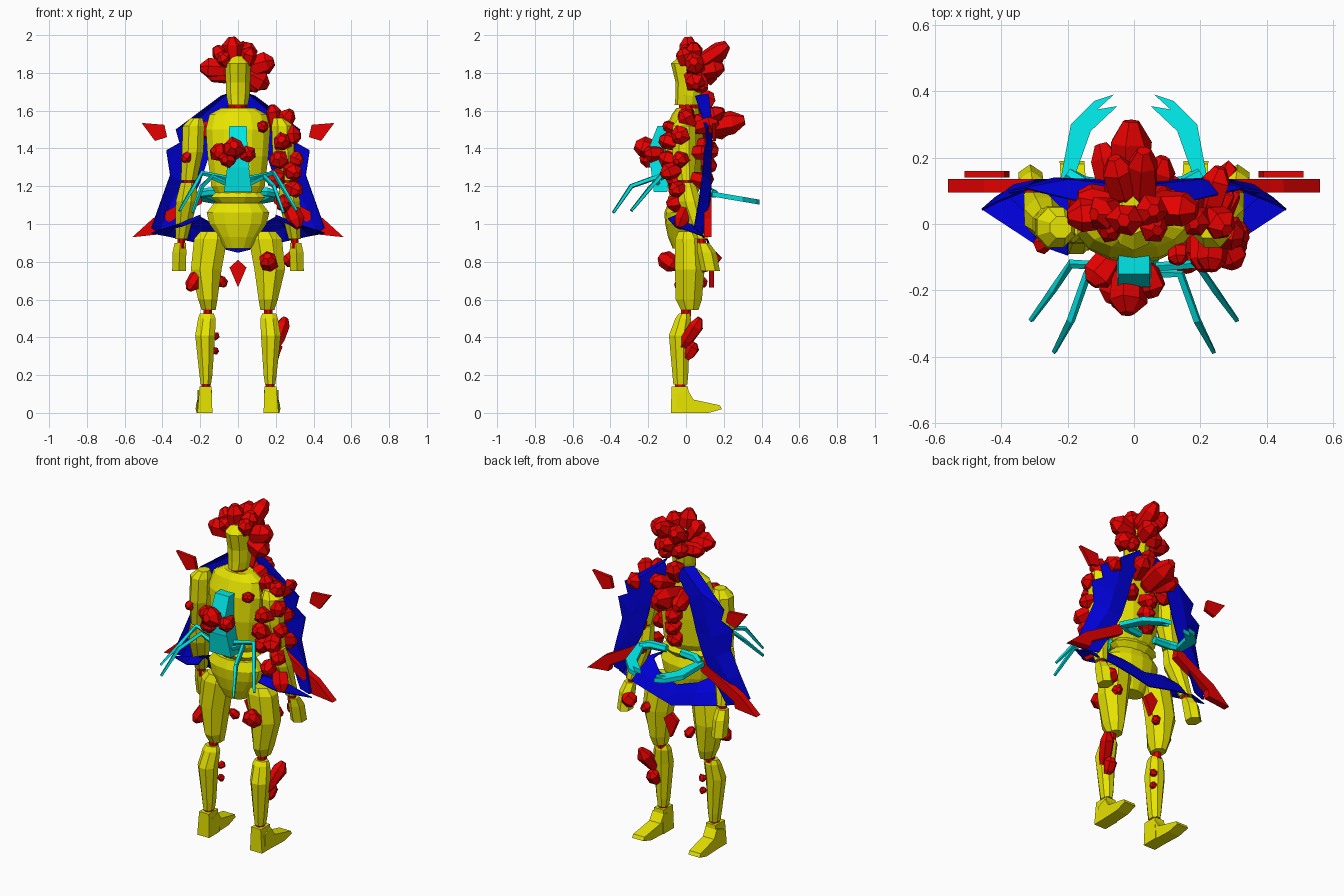
import bpy, bmesh, math, random
from mathutils import Vector
random.seed(4)

def mat(name, c):
    m = bpy.data.materials.new(name)
    m.diffuse_color = (*c, 1)
    return m
YELLOW = mat("yellow", (0.8, 0.78, 0.0))
RED = mat("red", (0.8, 0.0, 0.0))
BLUE = mat("blue", (0.0, 0.0, 0.7))
CYAN = mat("cyan", (0.0, 0.8, 0.8))

def finish(name, bm, m):
    bmesh.ops.recalc_face_normals(bm, faces=bm.faces)
    me = bpy.data.meshes.new(name)
    bm.to_mesh(me)
    bm.free()
    me.materials.append(m)
    ob = bpy.data.objects.new(name, me)
    bpy.context.collection.objects.link(ob)
    return ob

def skin(bm, rings):
    vs = [[bm.verts.new(p) for p in r] for r in rings]
    n = len(vs[0])
    for a, b in zip(vs, vs[1:]):
        for i in range(n):
            bm.faces.new((a[i], a[(i + 1) % n], b[(i + 1) % n], b[i]))
    bm.faces.new(vs[0])
    bm.faces.new(vs[-1])

def loft(name, secs, m, n=8, s=1):
    """Stacked elliptical sections (x, y, z, rx, ry)."""
    bm = bmesh.new()
    ang = [2 * math.pi * (i + 0.5) / n for i in range(n)]
    skin(bm, [[(s * (x + rx * math.cos(a)), y + ry * math.sin(a), z) for a in ang]
              for x, y, z, rx, ry in secs])
    return finish(name, bm, m)

def tube(name, pts, radii, m, n=6, jitter=0.0):
    """Faceted tube along points; also used for crystals."""
    pts = [Vector(p) for p in pts]
    bm = bmesh.new()
    rings = []
    for i, (p, r) in enumerate(zip(pts, radii)):
        d = (pts[min(i + 1, len(pts) - 1)] - pts[max(i - 1, 0)]).normalized()
        u = d.cross(Vector((0.31, 0.2, 0.93) if abs(d.z) < 0.8 else (0.9, 0.4, 0))).normalized()
        v = d.cross(u)
        rings.append([p + (u * math.cos(a) + v * math.sin(a)) * r * random.uniform(1 - jitter, 1 + jitter)
                      for a in [2 * math.pi * k / n for k in range(n)]])
    skin(bm, rings)
    return finish(name, bm, m)

def crystal(name, a, b, r):
    a, b = Vector(a), Vector(b)
    ts = (0, 0.25, 0.75, 1)
    return tube(name, [a.lerp(b, t) for t in ts], [r * k for k in (0.55, 0.95, 1.05, 0.42)], RED, 6, 0.15)

def plate(name, pts, thick, m):
    """Extrude a planar outline symmetrically along the given vector."""
    t = Vector(thick) / 2
    bm = bmesh.new()
    skin(bm, [[Vector(p) - t for p in pts], [Vector(p) + t for p in pts]])
    return finish(name, bm, m)

def cloth(name, rows):
    bm = bmesh.new()
    vs = [[bm.verts.new(p) for p in r] for r in rows]
    for a, b in zip(vs, vs[1:]):
        for i in range(len(a) - 1):
            bm.faces.new((a[i], a[i + 1], b[i + 1], b[i]))
    ob = finish(name, bm, BLUE)
    ob.modifiers.new("thickness", 'SOLIDIFY').thickness = 0.006

# Body core
loft("pelvis", [(0, -.02, .87, .07, .05), (0, -.02, .93, .105, .075), (0, -.02, 1.0, .155, .09),
                (0, -.02, 1.06, .17, .095), (0, -.02, 1.11, .13, .075)], YELLOW, 14)
loft("abdomen", [(0, -.01, 1.10, .10, .06), (0, -.01, 1.14, .15, .09), (0, -.01, 1.17, .12, .07)], YELLOW, 12)
loft("chest", [(0, -.01, 1.16, .12, .07), (0, -.01, 1.2, .145, .09), (0, -.015, 1.36, .165, .105),
               (0, -.01, 1.5, .175, .10), (0, 0, 1.58, .155, .075), (0, .01, 1.615, .09, .06)], YELLOW, 14)
loft("neck_joint", [(0, .01, 1.59, .045, .05), (0, .01, 1.65, .045, .05)], RED)
loft("head", [(0, .01, 1.63, .055, .07), (0, .015, 1.68, .065, .07), (0, .02, 1.75, .068, .075),
              (0, .02, 1.85, .072, .10), (0, .03, 1.89, .045, .06)], YELLOW, 10)

# Limbs, mirrored
for s in (1, -1):
    loft("thigh", [(.155, .02, .545, .04, .05), (.16, .015, .6, .055, .075), (.168, .02, .76, .088, .085),
                   (.145, .015, .92, .095, .078), (.135, .01, .96, .07, .055)], YELLOW, 8, s)
    loft("shin", [(.17, -.03, .15, .029, .04), (.17, -.03, .2, .037, .045), (.174, -.035, .41, .057, .06),
                  (.165, -.015, .5, .05, .045), (.165, -.01, .525, .04, .03)], YELLOW, 8, s)
    loft("knee_joint", [(.16, 0, .51, .025, .03), (.16, 0, .56, .025, .03)], RED, 8, s)
    loft("ankle_joint", [(.17, -.03, .12, .025, .03), (.17, -.03, .16, .025, .03)], RED, 8, s)
    loft("heel", [(.175, -.03, 0, .056, .07), (.172, -.033, .14, .045, .062)], YELLOW, 4, s)
    plate("foot", [(s * (.175 + max(y, 0) * .06), y, z) for y, z in
          ((-.05, 0), (-.05, .1), (.01, .12), (.04, .07), (.18, .04), (.19, .02), (.12, 0))], (.075, 0, 0), YELLOW)
    loft("upper_arm", [(.22, -.01, 1.56, .035, .035), (.235, -.01, 1.52, .062, .065),
                       (.24, -.01, 1.38, .062, .068), (.26, 0, 1.23, .045, .048)], YELLOW, 8, s)
    loft("elbow_joint", [(.26, 0, 1.2, .03, .035), (.26, 0, 1.25, .03, .035)], RED, 8, s)
    loft("forearm", [(.262, 0, 1.22, .045, .05), (.272, .02, 1.12, .062, .064), (.3, .08, .92, .035, .038)], YELLOW, 8, s)
    loft("wrist_joint", [(.302, .085, .87, .022, .025), (.3, .08, .93, .022, .025)], RED, 8, s)
    loft("hand", [(.305, .09, .9, .035, .033), (.31, .11, .85, .042, .05), (.312, .13, .75, .042, .05)], YELLOW, 6, s)

    # Cape: torn side panel
    cloth("cape_panel", [[(s * x, y, z) for x, y, z in r] for r in (
        ((.03, .125, 1.64), (.06, .12, 1.69), (.09, .05, 1.68)),
        ((.11, .135, 1.52), (.2, .135, 1.57), (.33, .11, 1.5)),
        ((.14, .135, 1.42), (.24, .14, 1.4), (.31, .11, 1.43)),
        ((.16, .135, 1.34), (.26, .135, 1.33), (.38, .1, 1.39)),
        ((.2, .135, 1.22), (.29, .135, 1.22), (.36, .09, 1.26)),
        ((.27, .13, 1.08), (.36, .12, 1.1), (.41, .07, 1.12)),
        ((.34, .11, .95), (.42, .08, .95), (.46, .045, .98)))])

    # Cape skirt sloping from the waist down to the rim
    cloth("cape_skirt", [[(s * x, y, z) for x, y, z in r] for r in (
        ((0, .09, .96), (0, .115, .91), (0, .135, .85)),
        ((.13, .07, 1.0), (.14, .1, .95), (.12, .13, .88)),
        ((.2, .02, 1.04), (.25, .08, .98), (.25, .12, .91)),
        ((.2, -.05, 1.05), (.32, .03, 1.0), (.38, .085, .94)),
        ((.2, -.095, 1.03), (.3, -.06, .99), (.46, .045, .955)))])

    # Shards hanging off the cape
    plate("cape_spike", [(s * x, .115, z) for x, z in ((.2, 1.17), (.41, 1.05), (.45, 1.03), (.56, .93),
          (.42, .945), (.41, .985), (.19, 1.11))], (0, .04, 0), RED)
    plate("floating_shard", [(s * x, .15, z) for x, z in
          ((.51, 1.535), (.39, 1.525), (.375, 1.46), (.44, 1.44))], (0, .02, 0), RED)

    # Cyan spider legs and rear pincers
    tube("long_leg", [(s * .05, -.15, 1.21), (s * .14, -.15, 1.25), (s * .19, -.29, 1.2), (s * .24, -.385, 1.06)],
         (.014, .014, .013, .008), CYAN, 4)
    tube("short_leg", [(s * .05, -.13, 1.24), (s * .19, -.12, 1.27), (s * .245, -.2, 1.18), (s * .31, -.29, 1.07)],
         (.014, .014, .012, .008), CYAN, 4)
    plate("pincer", [(s * x, y, 1.165 - (y - .1) * .17) for x, y in
          ((.22, .14), (.19, .30), (.12, .37), (.06, .39), (.11, .345), (.05, .355), (.13, .28), (.18, .14))],
          (0, 0, .026), CYAN)
    tube("pincer_arm", [(s * .2, .15, 1.16), (s * .15, .12, 1.17), (s * .05, .11, 1.17)], (.022, .025, .022), CYAN)

plate("tail_shard", [(x, .135, z) for x, z in ((0, .81), (.045, .77), (0, .665), (-.045, .77))], (0, .025, 0), RED)

# Cyan chest device
loft("device_lower", [(0, -.135, 1.17, .105, .05), (0, -.135, 1.31, .08, .075)], CYAN, 4)
loft("device_upper", [(0, -.14, 1.3, .085, .075), (0, -.14, 1.42, .07, .07), (0, -.115, 1.52, .065, .05)], CYAN, 4)

# Crystals: base xyz, tip xyz, radius
head = [(-.02, .02, 1.82, -.03, .01, 1.99, .05), (.03, .04, 1.82, .06, .04, 1.96, .045),
        (-.04, .04, 1.82, -.12, .03, 1.94, .045), (-.04, .03, 1.82, -.2, .02, 1.83, .05),
        (-.03, .06, 1.78, -.17, .08, 1.8, .045), (.04, .05, 1.82, .19, .04, 1.86, .055),
        (.03, .04, 1.8, .16, .05, 1.73, .05), (.02, .06, 1.84, .03, .22, 1.95, .05),
        (-.02, .06, 1.84, -.06, .2, 1.92, .048), (0, .05, 1.8, .02, .2, 1.83, .052),
        (.04, .04, 1.78, .1, .1, 1.71, .045), (-.05, .01, 1.84, -.09, -.03, 1.9, .04),
        (.04, .01, 1.83, .07, -.02, 1.93, .04), (0, .08, 1.8, -.07, .15, 1.78, .045)]
arm = [(.2, .02, 1.5, .18, 0, 1.63, .04), (.23, .03, 1.5, .28, -.02, 1.6, .045),
       (.22, -.02, 1.46, .33, -.04, 1.47, .05), (.24, -.03, 1.42, .23, -.14, 1.45, .048),
       (.25, 0, 1.36, .34, -.05, 1.33, .042), (.22, -.02, 1.32, .21, -.14, 1.36, .048),
       (.26, -.02, 1.3, .31, -.13, 1.26, .045), (.2, 0, 1.27, .2, -.1, 1.22, .048),
       (.26, 0, 1.2, .33, -.08, 1.17, .042), (.24, 0, 1.13, .25, -.1, 1.1, .042),
       (.26, .02, 1.12, .32, -.04, .98, .045), (.13, -.06, 1.5, .135, -.12, 1.53, .03),
       (.22, .03, 1.5, .26, .17, 1.54, .045), (.24, .02, 1.38, .28, .12, 1.38, .04),
       (.25, .02, 1.25, .3, .12, 1.22, .04)]
torso = [(-.02, -.12, 1.37, -.02, -.27, 1.42, .055), (.03, -.12, 1.38, .06, -.22, 1.37, .042),
         (-.06, -.1, 1.37, -.13, -.18, 1.39, .048), (-.03, -.12, 1.35, -.07, -.24, 1.34, .042),
         (-.02, .05, 1.5, -.01, .31, 1.55, .06), (-.05, .06, 1.52, -.1, .24, 1.5, .05),
         (.04, .05, 1.54, .09, .2, 1.6, .045), (0, .07, 1.58, -.01, .13, 1.7, .048),
         (-.1, .04, 1.52, -.19, .09, 1.48, .05), (.1, .03, 1.52, .2, .1, 1.54, .05),
         (0, .06, 1.4, 0, .17, 1.38, .046), (0, .06, 1.33, .01, .16, 1.3, .044),
         (0, .06, 1.26, 0, .14, 1.22, .042), (.07, .05, 1.42, .13, .14, 1.42, .04)]
legs = [(-.2, 0, .75, -.26, -.04, .65, .038), (.17, -.05, .77, .155, -.14, .83, .048),
        (.2, -.02, .35, .25, .075, .5, .04), (.19, 0, .29, .2, .05, .37, .035),
        (.25, .13, .79, .31, .15, .84, .04), (-.13, 0, .40, -.115, .035, .41, .022),
        (-.13, 0, .33, -.115, .03, .33, .02), (-.1, .07, .72, -.07, .1, .67, .025),
        (.17, .05, .8, .21, .12, .76, .03), (-.25, -.05, 1.38, -.29, -.07, 1.33, .025)]
for label, rows in (("head", head), ("arm", arm), ("torso", torso), ("leg", legs)):
    for r in rows:
        crystal(label + "_crystal", r[:3], r[3:6], r[6])
